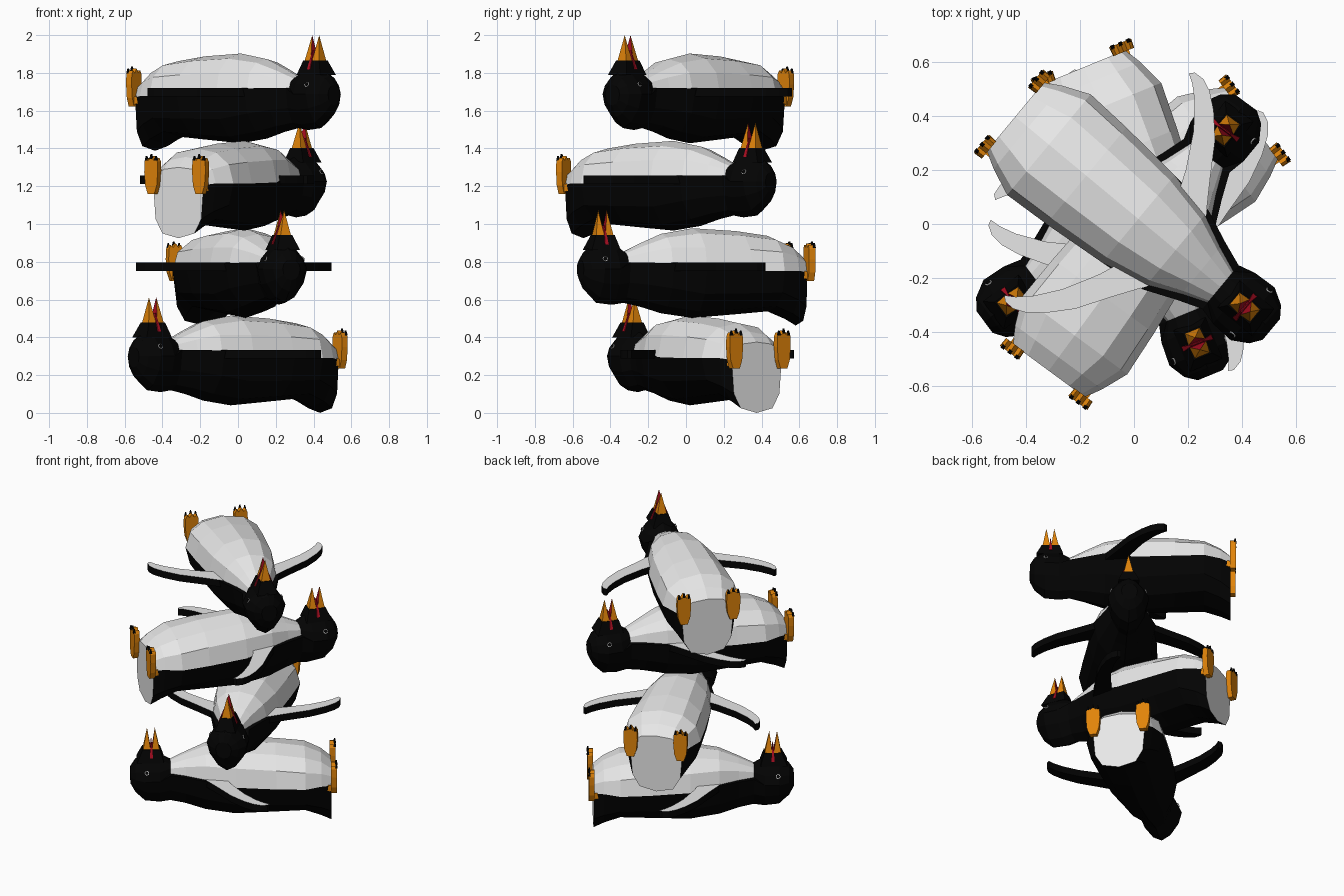
import bpy, bmesh, math
from mathutils import Vector, Matrix
from mathutils.bvhtree import BVHTree

if "Cube" in bpy.data.objects:
    bpy.data.objects.remove(bpy.data.objects["Cube"])


def mat(name, rgb):
    m = bpy.data.materials.new(name)
    m.diffuse_color = (*rgb, 1)
    m.use_nodes = True
    m.node_tree.nodes["Principled BSDF"].inputs["Base Color"].default_value = m.diffuse_color
    return m


BLACK = mat("black", (0.001, 0.001, 0.001))
WHITE = mat("white", (0.82, 0.82, 0.82))
ORANGE = mat("orange", (0.75, 0.23, 0.003))
RED = mat("red", (0.40, 0.004, 0.015))


def make_mesh(bm, name, mats):
    bmesh.ops.remove_doubles(bm, verts=bm.verts, dist=1e-5)
    bmesh.ops.recalc_face_normals(bm, faces=bm.faces)
    me = bpy.data.meshes.new(name)
    bm.to_mesh(me)
    for m in mats:
        me.materials.append(m)
    return me


def prism(bm, bottom, top, mats=(0, 0, 0)):
    """Join two matching outlines; mats = bottom, top, side."""
    a = [bm.verts.new(p) for p in bottom]
    b = [bm.verts.new(p) for p in top]
    bm.faces.new(a).material_index = mats[0]
    bm.faces.new(b).material_index = mats[1]
    n = len(a)
    for i in range(n):
        bm.faces.new((a[i], a[(i + 1) % n], b[(i + 1) % n], b[i])).material_index = mats[2]


# Bird lies on its back: head along +x, belly up.
# Stations: x, belly half width, back half width, z bottom, z seam, z top, roundness up, down
STATIONS = [
    (-.592, .165, .165, .00, .28, .375, .8, .65),
    (-.53, .20, .20, .035, .29, .43, .9, .75),
    (-.43, .242, .242, .075, .29, .475, .9, .9),
    (-.25, .232, .232, .06, .29, .50, .9, .95),
    (0, .21, .21, .04, .295, .515, .9, 1),
    (.18, .168, .19, .065, .33, .485, .9, 1),
    (.30, .112, .14, .10, .333, .435, .9, 1),
    (.395, .075, .105, .12, .333, .39, .9, 1),
    (.46, .122, .122, .11, .30, .44, 1.35, 1.2),
    (.55, .127, .127, .12, .30, .445, 1.4, 1.25),
    (.61, .092, .092, .18, .30, .40, 1.2, 1.1),
    (.64, .05, .05, .24, .30, .35, 1, 1),
]
SEG = 6


def section(x, wu, wl, zb, zs, zt, pu, pl):
    pts = []
    for half, (w, h, p) in enumerate(((wu, zt - zs, pu), (wl, zs - zb, pl))):
        for k in range(SEG + 1):
            t = math.pi * (half + k / SEG)
            c, s = [math.copysign(abs(v) ** p, v) if abs(v) > 1e-6 else 0
                    for v in (math.cos(t), math.sin(t))]
            pts.append(Vector((x, w * c, zs + h * s)))
    return pts


# body and head, black back, white belly and rump
bm = bmesh.new()
rings = [[bm.verts.new(p) for p in section(*s)] for s in STATIONS]
N = 2 * SEG + 2
for r0, r1, s in zip(rings, rings[1:], STATIONS):
    for j in range(N):
        k = (j + 1) % N
        f = bm.faces.new((r0[j], r0[k], r1[k], r1[j]))
        f.material_index = 1 if j < SEG and s[0] < .39 else 0
bm.faces.new(rings[0]).material_index = 1
bm.faces.new(rings[-1])
body = make_mesh(bm, "body", (BLACK, WHITE))
bm.normal_update()
surface = BVHTree.FromBMesh(bm)

# flippers: flat swept slabs, white on top
OUT = [(.20, .10), (.185, .17), (.112, .28), (.033, .405), (-.042, .487), (-.10, .533),
       (-.145, .552), (-.185, .55), (-.20, .534), (-.165, .512), (-.117, .467),
       (-.05, .38), (.02, .25), (.06, .15), (.07, .08)]
bm = bmesh.new()
for s in (1, -1):
    prism(bm, [(x, s * y, .288) for x, y in OUT], [(x, s * y, .333) for x, y in OUT], (0, 1, 0))
flippers = make_mesh(bm, "flippers", (BLACK, WHITE))

# feet: upright webbed slabs with ankles and small black claws
FOOT = [(-.022, .235), (.022, .235), (.038, .28), (.044, .35), (.042, .405), (.031, .425), (.016, .412),
        (0, .435), (-.016, .412), (-.031, .425), (-.042, .405), (-.044, .35), (-.038, .28)]
bm = bmesh.new()
for s in (.157, -.157):
    prism(bm, [(-.624, s + y, z) for y, z in FOOT], [(-.588, s + y * .95, z) for y, z in FOOT])
    ankle = [(-.020, .245), (.020, .245), (.020, .285), (-.020, .285)]
    prism(bm, [(-.59, s + y, z) for y, z in ankle], [(-.50, s + y * .9, z + .02) for y, z in ankle])
    for y, z in ((-.031, .418), (0, .428), (.031, .418)):
        claw = [(-.628, y - .008), (-.628, y + .008), (-.612, y + .008), (-.612, y - .008)]
        prism(bm, [(x, s + b, z - .008) for x, b in claw],
              [(x * .5 - .31, s + y + (b - y) * .3, z + .018) for x, b in claw], (1, 1, 1))
feet = make_mesh(bm, "feet", (ORANGE, BLACK))

# beak: black cone on the face carrying two open orange tips, red mouth inside
bm = bmesh.new()
prism(bm, [(x, y, .40) for x, y in ((.435, -.065), (.60, -.065), (.60, .065), (.435, .065))],
      [(x, y, .478) for x, y in ((.458, -.036), (.566, -.036), (.566, .036), (.458, .036))], (2, 2, 2))
for inner, outer, tip in ((.516, .562, .538), (.508, .462, .49)):
    a, b, c, d, t = [bm.verts.new(p) for p in (
        (inner, .034, .475), (inner, -.034, .475), (outer, -.03, .475), (outer, .03, .475), (tip, 0, .612))]
    bm.faces.new((a, b, t)).material_index = 1
    for f in ((b, c, t), (c, d, t), (d, a, t), (a, d, c, b)):
        bm.faces.new(f)
prism(bm, [(x, y, .43) for x, y in ((.502, -.06), (.522, -.06), (.522, .06), (.502, .06))],
      [(x, y, .53) for x, y in ((.510, -.022), (.514, -.022), (.514, .022), (.510, .022))], (1, 1, 1))
beak = make_mesh(bm, "beak", (ORANGE, RED, BLACK))

# eyes: pale ring with a dark pupil, laid on the head
bm = bmesh.new()
for s in (1, -1):
    pos, nor, _, _ = surface.find_nearest(Vector((.54, s * .15, .37)))
    if nor.y * s < 0:
        nor = -nor
    rot = nor.to_track_quat('Z', 'Y').to_matrix().to_4x4()
    for r, lift, m in ((.014, .002, 0), (.0105, .004, 1)):
        res = bmesh.ops.create_cone(bm, cap_ends=True, segments=10, radius1=r, radius2=r, depth=.004,
                                    matrix=Matrix.Translation(pos + nor * lift) @ rot)
        for f in {f for v in res["verts"] for f in v.link_faces}:
            f.material_index = m
eyes = make_mesh(bm, "eyes", (WHITE, BLACK))

# stack of four birds: x, y, heading
STACK = [(-.04, .02, 216.7), (.04, .033, -67.7), (.035, -.066, 53.7), (.016, .019, -39.7)]
for i, (x, y, ang) in enumerate(STACK):
    for me in (body, flippers, feet, beak, eyes):
        ob = bpy.data.objects.new(f"bird_{i + 1}_{me.name}", me)
        ob.location = (x, y, i * .4625)
        ob.rotation_euler.z = math.radians(ang)
        bpy.context.collection.objects.link(ob)
